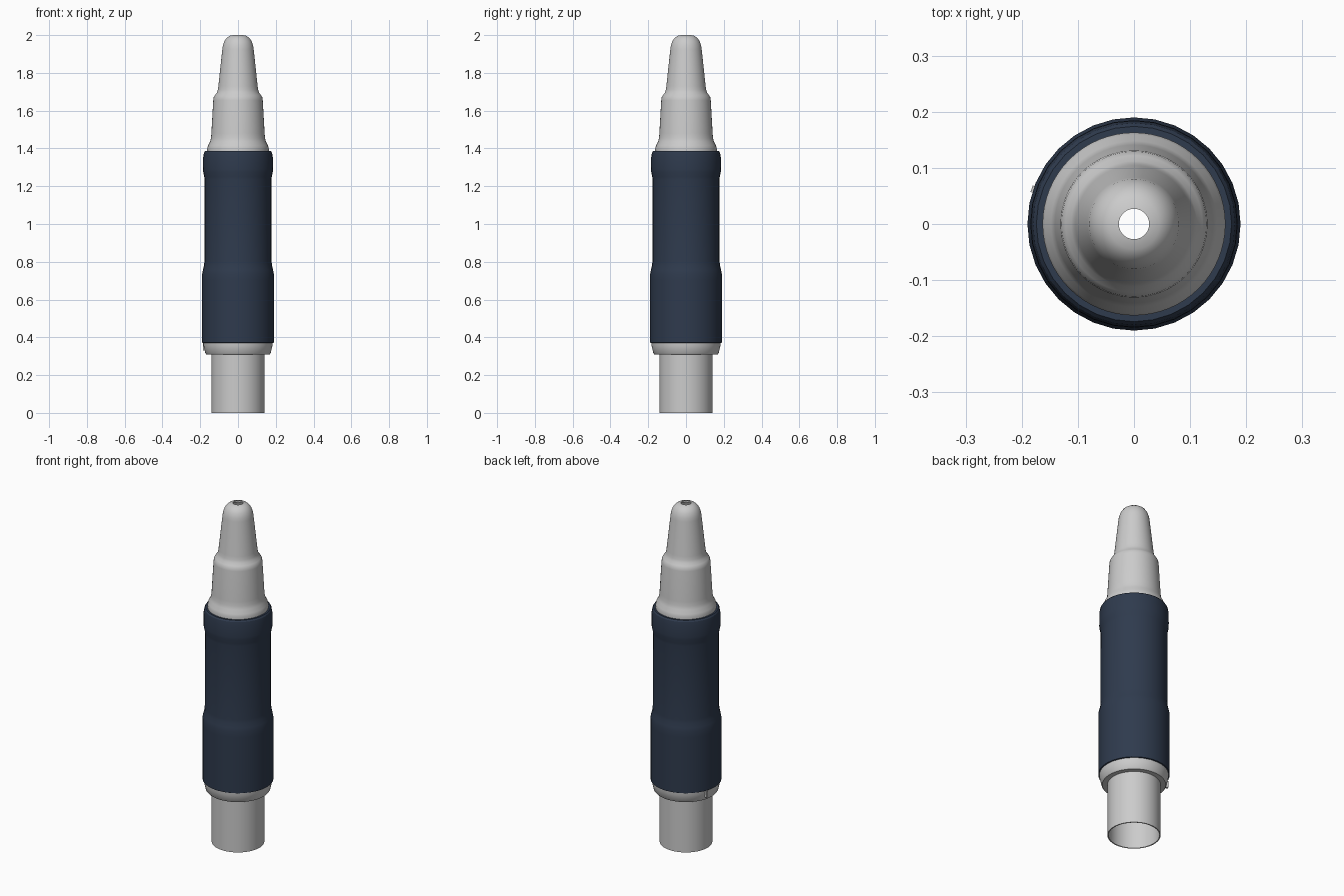
import bpy, bmesh, math
from mathutils import Matrix

if "Cube" in bpy.data.objects:
    bpy.data.objects.remove(bpy.data.objects["Cube"])


def lathe(name, profile, sides, angle=30, material=None, closed=True):
    """Revolve an (r, z) profile around the z axis."""
    bm = bmesh.new()
    rings = []
    for r, z in profile:
        rings.append([bm.verts.new((r * math.cos(2 * math.pi * i / sides),
                                    r * math.sin(2 * math.pi * i / sides), z))
                      for i in range(sides)])
    pairs = list(zip(rings, rings[1:]))
    if closed:
        pairs.append((rings[-1], rings[0]))
    for a, b in pairs:
        for i in range(sides):
            j = (i + 1) % sides
            bm.faces.new((a[i], a[j], b[j], b[i]))
    bmesh.ops.recalc_face_normals(bm, faces=bm.faces)
    return finish(name, bm, angle, material)


def finish(name, bm, angle, material=None):
    mesh = bpy.data.meshes.new(name)
    bm.to_mesh(mesh)
    bm.free()
    obj = bpy.data.objects.new(name, mesh)
    bpy.context.collection.objects.link(obj)
    if material:
        mesh.materials.append(material)
    bpy.ops.object.select_all(action='DESELECT')
    obj.select_set(True)
    bpy.context.view_layer.objects.active = obj
    bpy.ops.object.shade_smooth_by_angle(angle=math.radians(angle))
    return obj


navy = bpy.data.materials.new("navy_rubber")
navy.diffuse_color = (0.028, 0.043, 0.075, 1)
navy.use_nodes = True
navy.node_tree.nodes["Principled BSDF"].inputs["Base Color"].default_value = navy.diffuse_color

# Hollow body: bottom collar, core under the grip, stepped nozzle
outer = [(0.138, 0.31), (0.168, 0.31), (0.173, 0.316), (0.182, 0.355), (0.183, 0.375),
         (0.172, 0.39), (0.165, 0.78), (0.163, 1.38), (0.163, 1.40), (0.159, 1.415),
         (0.148, 1.436), (0.143, 1.455), (0.141, 1.48), (0.131, 1.655), (0.129, 1.67),
         (0.122, 1.682), (0.112, 1.695), (0.107, 1.71), (0.104, 1.73),
         (0.083, 1.925), (0.080, 1.945), (0.072, 1.968), (0.060, 1.985),
         (0.045, 1.996), (0.027, 2.0)]
inner = [(0.027, 1.99), (0.056, 1.977), (0.074, 1.935), (0.097, 1.72),
         (0.123, 1.66), (0.134, 1.46), (0.155, 1.40), (0.155, 0.40), (0.138, 0.36)]
lathe("nozzle_body", outer + inner, 64, 35)

# Grip sleeve with two raised bands
lathe("grip_sleeve",
      [(0.184, 0.37), (0.190, 0.372), (0.190, 0.70), (0.190, 0.735), (0.186, 0.755),
       (0.180, 0.78), (0.178, 0.80), (0.177, 1.235), (0.179, 1.25), (0.184, 1.275),
       (0.185, 1.29), (0.184, 1.355), (0.180, 1.378), (0.174, 1.386),
       (0.163, 1.386), (0.165, 0.78), (0.172, 0.39)], 32, 20, navy)

# Thin-walled connector tube, open at the bottom
lathe("connector_tube",
      [(0.141, 0.0), (0.141, 0.37), (0.135, 0.37), (0.135, 0.0)], 64, 35)

# Small index tab on the collar
bm = bmesh.new()
a = math.radians(161)
bmesh.ops.create_cube(bm, size=1, matrix=Matrix.Rotation(a, 4, 'Z')
                      @ Matrix.Translation((0.178, 0, 0.35))
                      @ Matrix.Diagonal((0.03, 0.012, 0.04, 1)))
finish("index_tab", bm, 30)
